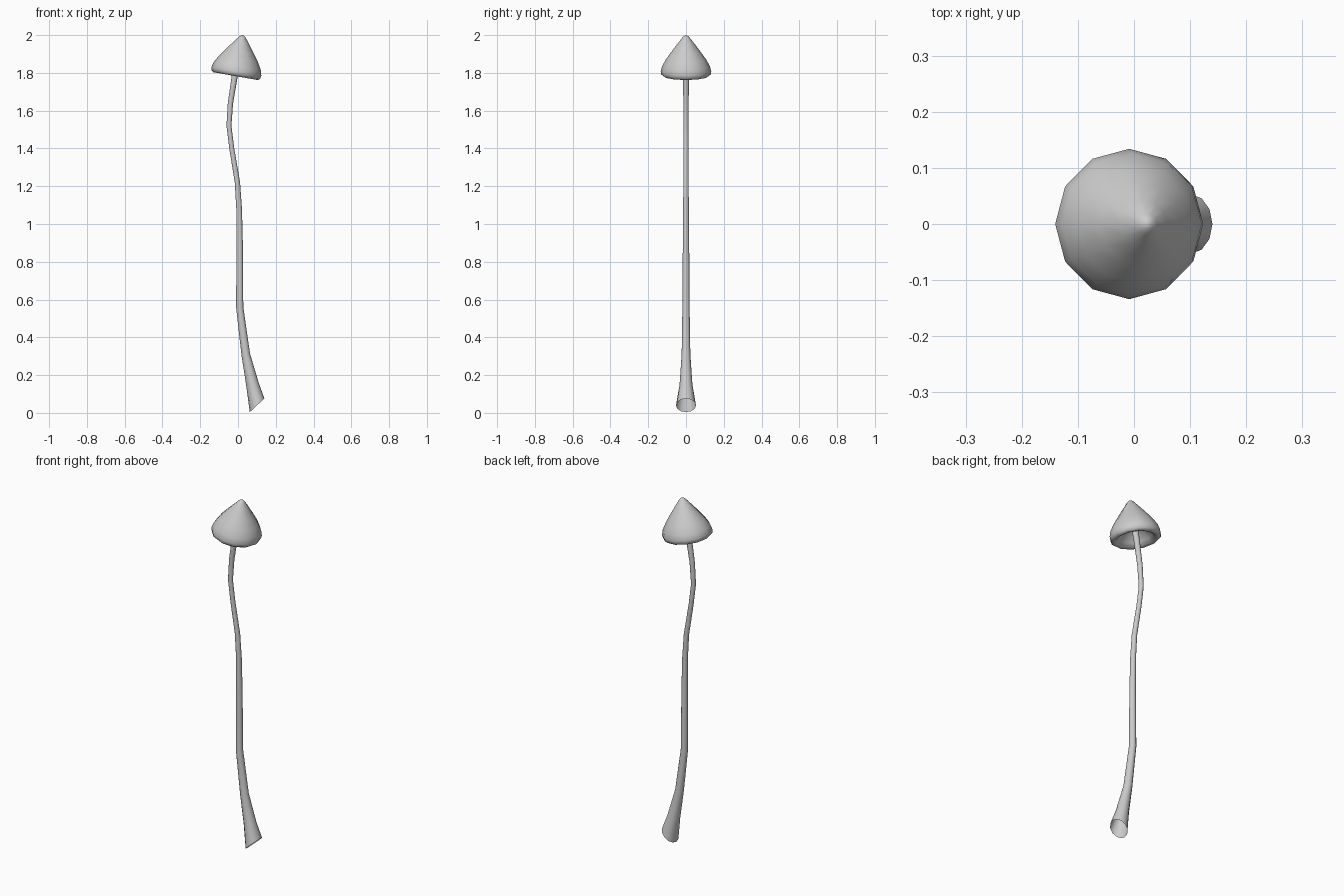
import bpy, bmesh
from math import sin, cos, pi, radians, atan2, degrees

if "Cube" in bpy.data.objects:
    bpy.data.objects.remove(bpy.data.objects["Cube"])

SIDES = 12


def loft(name, rings):
    """Skin round rings (x, z, radius, tilt in degrees); radius 0 gives a pole."""
    bm = bmesh.new()
    loops = []
    for x, z, r, tilt in rings:
        t = radians(tilt)
        n = SIDES if r > 0 else 1
        loops.append([bm.verts.new((x + r * cos(a) * cos(t), r * sin(a), z + r * cos(a) * sin(t)))
                      for a in (2 * pi * i / SIDES for i in range(n))])
    for lo, hi in zip(loops, loops[1:]):
        for i in range(SIDES):
            j = (i + 1) % SIDES
            if len(lo) == 1:
                bm.faces.new((lo[0], hi[j], hi[i]))
            elif len(hi) == 1:
                bm.faces.new((lo[i], lo[j], hi[0]))
            else:
                bm.faces.new((lo[i], lo[j], hi[j], hi[i]))
    mesh = bpy.data.meshes.new(name)
    bm.to_mesh(mesh)
    bm.free()
    for p in mesh.polygons:
        p.use_smooth = True
    obj = bpy.data.objects.new(name, mesh)
    bpy.context.collection.objects.link(obj)
    return obj


# Stem: wavy tapering tube, cut at a slant and open at the foot
path = [(0.101, 0.04, 0.053), (0.077, 0.15, 0.034), (0.041, 0.31, 0.023),
        (0.009, 0.56, 0.019), (0.009, 0.88, 0.017), (0.006, 1.08, 0.015),
        (-0.003, 1.22, 0.014), (-0.033, 1.40, 0.013), (-0.048, 1.52, 0.013),
        (-0.04, 1.64, 0.014), (-0.018, 1.78, 0.016), (-0.002, 1.87, 0.018)]
rings = []
for i, (x, z, r) in enumerate(path):
    a, b = path[max(i - 1, 0)], path[min(i + 1, len(path) - 1)]
    tilt = 43 if i == 0 else degrees(atan2(a[0] - b[0], b[1] - a[1]))
    rings.append((x, z, r, tilt))
loft("stem", rings)

# Cap: tilted bell with a rolled lip and hollow underside
TILT = -10
profile = [(0, 0.085), (0.055, 0.065), (0.088, 0.025), (0.104, 0.003), (0.120, 0.0),
           (0.131, 0.009), (0.134, 0.026), (0.126, 0.055), (0.105, 0.092),
           (0.075, 0.134), (0.042, 0.178), (0.018, 0.209), (0.008, 0.218), (0, 0.220)]
t = radians(TILT)
loft("cap", [(-0.013 - h * sin(t), 1.783 + h * cos(t), r, TILT) for r, h in profile])
